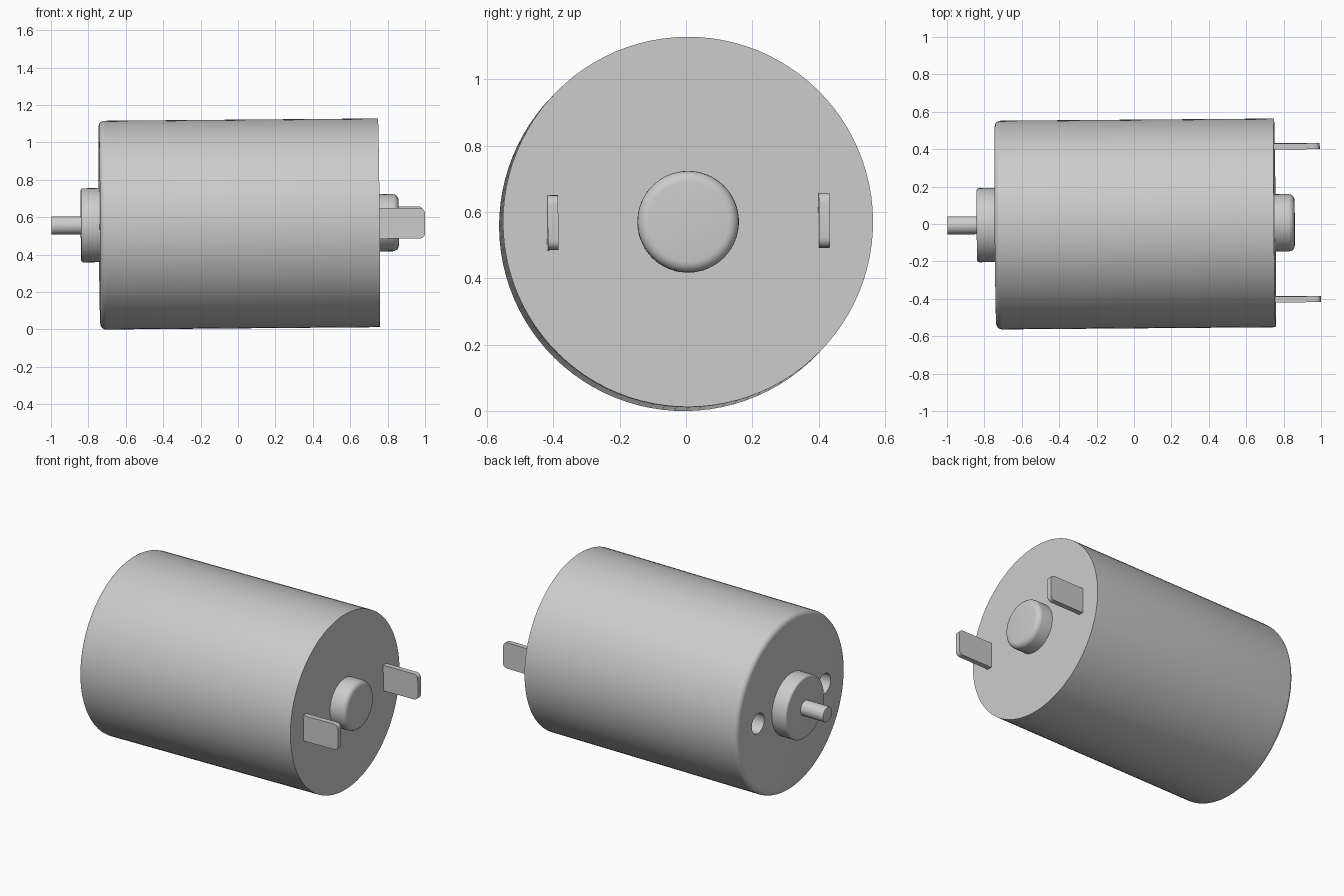
import bpy, bmesh
from math import sin, cos, pi
from mathutils import Matrix, Vector, Euler

cube = bpy.data.objects.get("Cube")
if cube:
    bpy.data.objects.remove(cube, do_unlink=True)

# One plain metal grey for everything
metal = bpy.data.materials.new("metal_grey")
metal.use_nodes = True
GREY = (0.6, 0.6, 0.6, 1)
metal.diffuse_color = GREY
metal.node_tree.nodes["Principled BSDF"].inputs["Base Color"].default_value = GREY

# The motor axis runs along x with a very slight tilt
POSE = Matrix.Translation((0, 0, 0.564)) @ Euler((0.0085, -0.0085, 0.008)).to_matrix().to_4x4()


def finish(name, bm):
    bmesh.ops.recalc_face_normals(bm, faces=bm.faces)
    mesh = bpy.data.meshes.new(name)
    bm.to_mesh(mesh)
    bm.free()
    mesh.materials.append(metal)
    ob = bpy.data.objects.new(name, mesh)
    bpy.context.collection.objects.link(ob)
    ob.matrix_world = POSE
    return ob


def smooth(ob):
    bpy.ops.object.select_all(action='DESELECT')
    ob.select_set(True)
    bpy.context.view_layer.objects.active = ob
    bpy.ops.object.shade_smooth_by_angle(angle=0.6)


def rounded(x, r, fillet, side, steps=5):
    """Profile points of a rounded rim, from the wall to the end face."""
    arc = [i * pi / 2 / steps for i in range(steps + 1)]
    return [(x + side * fillet * (sin(a) - 1), r - fillet * (1 - cos(a))) for a in arc]


def lathe(name, profile, sides=64, y=0):
    """Capped solid of revolution about the x direction."""
    bm = bmesh.new()
    rings = [[bm.verts.new((x, y + r * cos(2 * pi * i / sides), r * sin(2 * pi * i / sides)))
              for i in range(sides)] for x, r in profile]
    for a, b in zip(rings, rings[1:]):
        for i in range(sides):
            j = (i + 1) % sides
            bm.faces.new((a[i], a[j], b[j], b[i]))
    bm.faces.new(rings[0])
    bm.faces.new(rings[-1])
    return finish(name, bm)


# Motor can: rounded shaft end, sharp terminal end
can = lathe("motor_can", [(0.753, 0.558)] + rounded(-0.741, 0.558, 0.032, -1), 96)

# Two mounting holes in the shaft end
for y in (-0.34, 0.34):
    cutter = lathe("hole_cutter", [(-0.9, 0.064), (-0.5, 0.064)], 32, y)
    cutter.hide_render = True
    cut = can.modifiers.new("mounting_hole", 'BOOLEAN')
    cut.operation = 'DIFFERENCE'
    cut.solver = 'EXACT'
    cut.object = cutter
    bpy.ops.object.select_all(action='DESELECT')
    can.select_set(True)
    bpy.context.view_layer.objects.active = can
    bpy.ops.object.modifier_apply(modifier=cut.name)
    bpy.data.objects.remove(cutter, do_unlink=True)
smooth(can)

# Bosses and shaft
smooth(lathe("front_bearing_boss", [(-0.73, 0.198)] + rounded(-0.84, 0.198, 0.012, -1, 3)))
smooth(lathe("shaft", [(-0.83, 0.048)] + rounded(-0.998, 0.048, 0.004, -1, 2), 32))
smooth(lathe("rear_bearing_boss", [(0.745, 0.153)] + rounded(0.859, 0.153, 0.032, 1)))


# Terminal tabs with rounded outer corners
def terminal(name, y):
    rim = rounded(0.996, 0.082, 0.028, 1)
    outline = [(0.745, 0.082)] + rim + [(x, -z) for x, z in reversed(rim)] + [(0.745, -0.082)]
    bm = bmesh.new()
    face = bm.faces.new([bm.verts.new((x, y - 0.016, z)) for x, z in outline])
    extruded = bmesh.ops.extrude_face_region(bm, geom=[face])
    moved = [v for v in extruded["geom"] if isinstance(v, bmesh.types.BMVert)]
    bmesh.ops.translate(bm, verts=moved, vec=Vector((0, 0.032, 0)))
    smooth(finish(name, bm))


terminal("right_terminal", -0.409)
terminal("left_terminal", 0.409)
